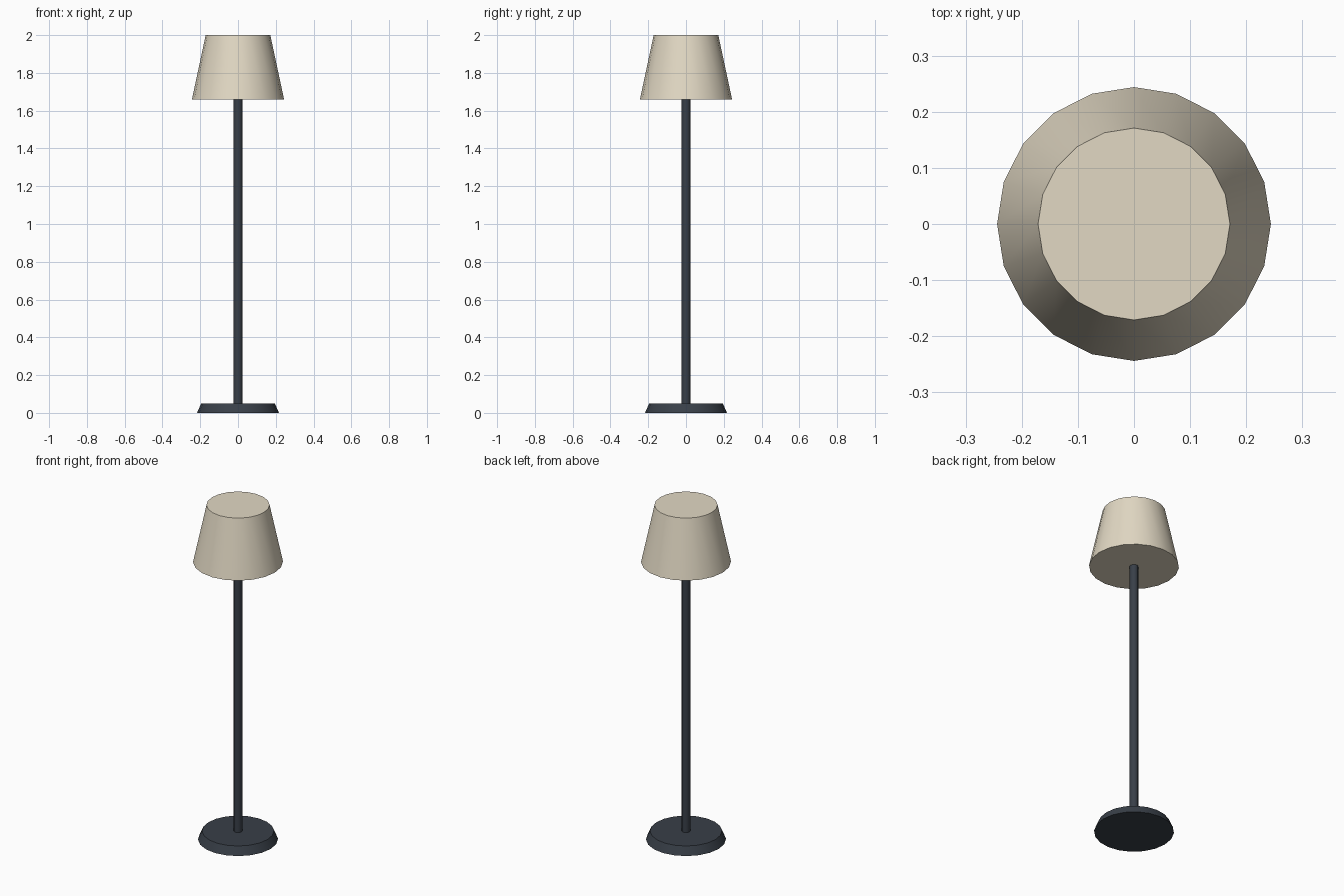
import bpy, math

if "Cube" in bpy.data.objects:
    bpy.data.objects.remove(bpy.data.objects["Cube"])


def material(name, color):
    mat = bpy.data.materials.new(name)
    mat.diffuse_color = color
    mat.use_nodes = True
    mat.node_tree.nodes["Principled BSDF"].inputs["Base Color"].default_value = mat.diffuse_color
    return mat


def tapered(name, sides, r_bottom, r_top, z0, z1, mat):
    """Capped round part between two heights, smooth sides and sharp rims."""
    bpy.ops.mesh.primitive_cone_add(vertices=sides, radius1=r_bottom, radius2=r_top,
                                    depth=z1 - z0, location=(0, 0, (z0 + z1) / 2))
    obj = bpy.context.object
    obj.name = name
    obj.data.materials.append(mat)
    bpy.ops.object.shade_smooth_by_angle(angle=math.radians(40))
    return obj


metal = material("dark_metal", (0.04, 0.05, 0.065, 1))
fabric = material("cream_fabric", (0.76, 0.69, 0.55, 1))

# Weighted foot, slim pole and closed lampshade
tapered("base", 20, 0.217, 0.195, 0.0, 0.05, metal)
tapered("pole", 12, 0.0235, 0.0235, 0.05, 1.665, metal)
tapered("lampshade", 20, 0.244, 0.171, 1.66, 2.0, fabric)
